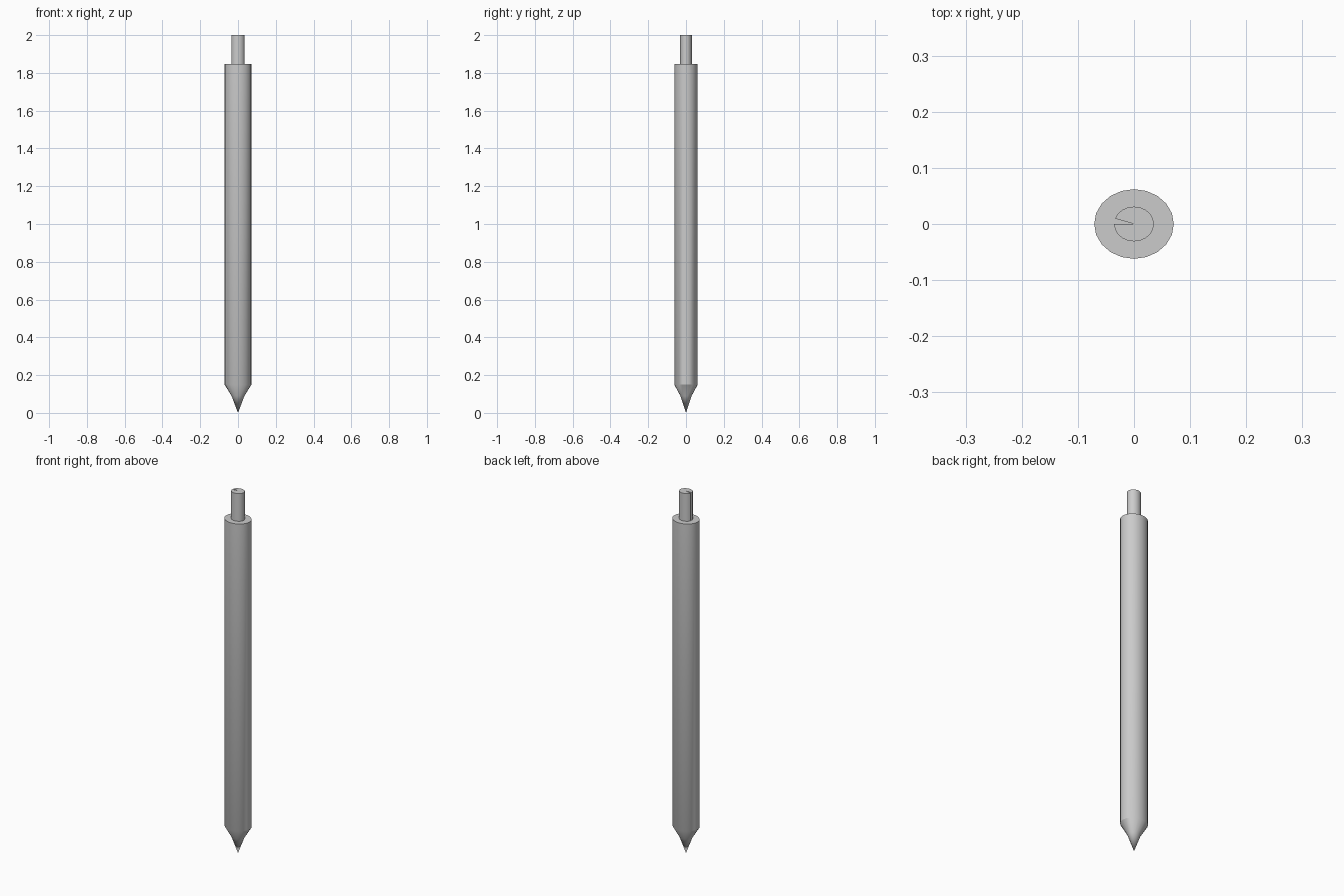
import bpy, bmesh, math

if "Cube" in bpy.data.objects:
    bpy.data.objects.remove(bpy.data.objects["Cube"])

SIDES = 20
RX, RY = 0.071, 0.062   # oval barrel radii


def oval_point(i, scale):
    a = math.pi + 2 * math.pi * i / SIDES
    return scale * RX * math.cos(a), scale * RY * math.sin(a)


def finish(name, bm):
    bmesh.ops.recalc_face_normals(bm, faces=bm.faces)
    mesh = bpy.data.meshes.new(name)
    bm.to_mesh(mesh)
    bm.free()
    ob = bpy.data.objects.new(name, mesh)
    bpy.context.collection.objects.link(ob)
    bpy.ops.object.select_all(action='DESELECT')
    ob.select_set(True)
    bpy.context.view_layer.objects.active = ob
    bpy.ops.object.shade_smooth_by_angle(angle=math.radians(30))


def bridge(bm, low, high):
    n = len(low)
    for i in range(n):
        j = (i + 1) % n
        bm.faces.new((low[i], low[j], high[j], high[i]))


# Barrel with flared conical point: (height, fraction of barrel radius)
bm = bmesh.new()
tip = bm.verts.new((0, 0, 0))
rings = []
for z, s in [(0.09, 0.48), (0.15, 1.0), (1.847, 1.0)]:
    rings.append([bm.verts.new((*oval_point(i, s), z)) for i in range(SIDES)])
for i in range(SIDES):
    bm.faces.new((tip, rings[0][(i + 1) % SIDES], rings[0][i]))
for low, high in zip(rings, rings[1:]):
    bridge(bm, low, high)
bm.faces.new(rings[-1])
finish("barrel", bm)

# Top button: half-size oval with one segment left open as a wedge slot
bm = bmesh.new()
outline = [(0, 0)] + [oval_point(i, 0.5) for i in range(SIDES)]
low, high = ([bm.verts.new((x, y, z)) for x, y in outline] for z in (1.847, 2.0))
bridge(bm, low, high)
for ring in (low, high):
    # fan from the centre keeps the slotted cap clean
    for i in range(1, SIDES):
        bm.faces.new((ring[0], ring[i], ring[i + 1]))
finish("top_button", bm)
